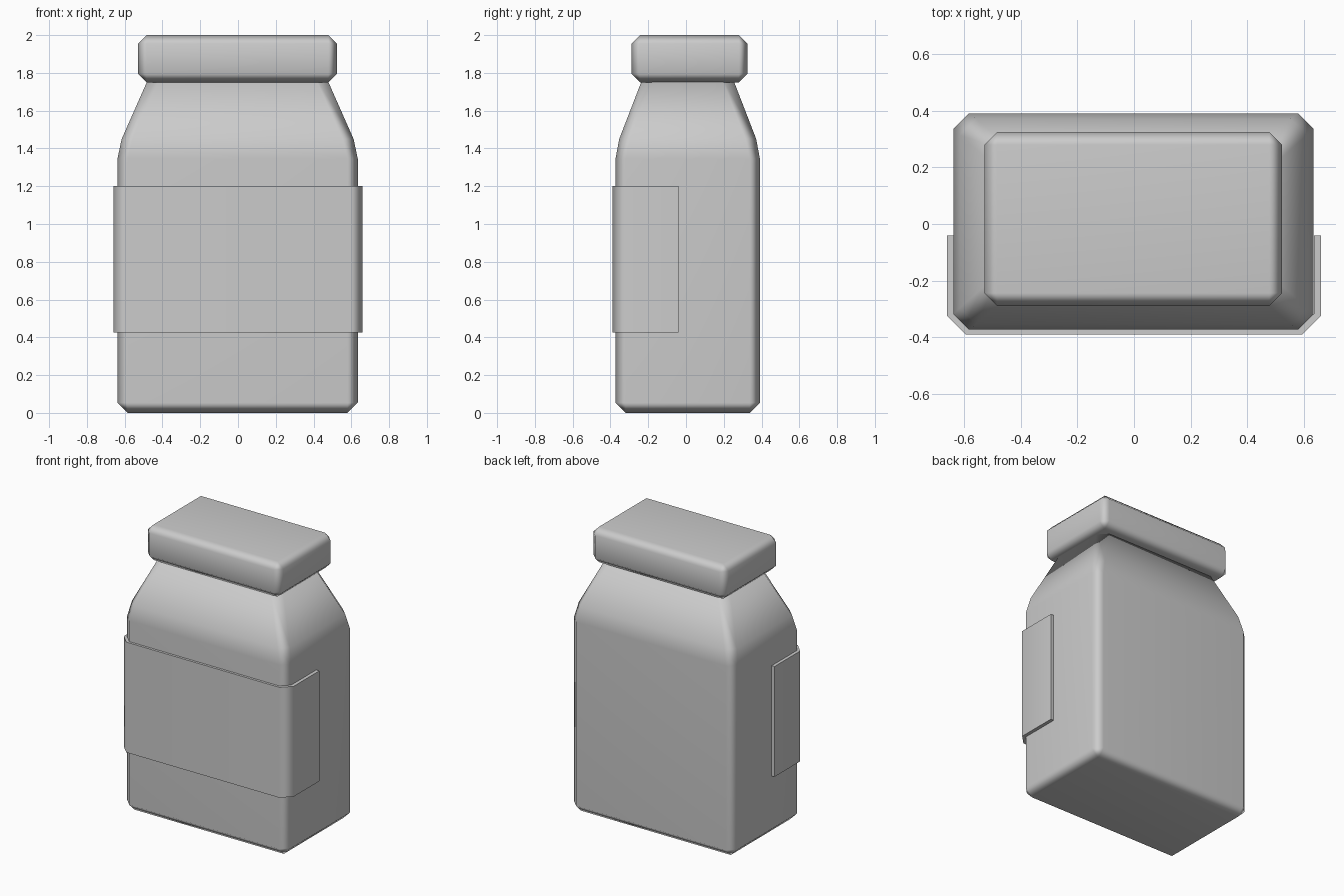
import bpy, bmesh, math

if "Cube" in bpy.data.objects:
    bpy.data.objects.remove(bpy.data.objects["Cube"])


def finish(bm, name, angle):
    bmesh.ops.recalc_face_normals(bm, faces=bm.faces[:])
    me = bpy.data.meshes.new(name)
    bm.to_mesh(me)
    bm.free()
    ob = bpy.data.objects.new(name, me)
    bpy.context.collection.objects.link(ob)
    bpy.ops.object.select_all(action='DESELECT')
    ob.select_set(True)
    bpy.context.view_layer.objects.active = ob
    bpy.ops.object.shade_smooth_by_angle(angle=math.radians(angle))
    wn = ob.modifiers.new("weighted_normals", 'WEIGHTED_NORMAL')
    wn.keep_sharp = True
    return ob


def box_loft(name, cx, cy, rings, bevel, bevel_top):
    """Stack of rectangles (z, half x, half y) with single-step chamfered edges."""
    bm = bmesh.new()
    loops = [[bm.verts.new((cx + sx * hx, cy + sy * hy, z))
              for sx, sy in ((-1, -1), (1, -1), (1, 1), (-1, 1))]
             for z, hx, hy in rings]
    for a, b in zip(loops, loops[1:]):
        for i in range(4):
            j = (i + 1) % 4
            bm.faces.new((a[i], a[j], b[j], b[i]))
    bm.faces.new(loops[0][::-1])
    bm.faces.new(loops[-1])
    top = set(loops[-1])
    edges = [e for e in bm.edges if bevel_top or not set(e.verts) <= top]
    bmesh.ops.bevel(bm, geom=edges, offset=bevel, segments=1,
                    affect='EDGES', profile=0.5)
    return finish(bm, name, 65)


# Jar body with tapered shoulders; its neck runs a little way into the lid
box_loft("jar_body", -0.002, 0.009,
         [(0, 0.636, 0.382), (1.40, 0.636, 0.382), (1.78, 0.468, 0.235)],
         0.054, False)

# Lid
box_loft("lid", -0.003, 0.018,
         [(1.75, 0.526, 0.307), (2.0, 0.526, 0.307)], 0.045, True)

# Label wrapped round the front and part of both sides
outer = [(-0.66, -0.04), (-0.66, -0.325), (-0.595, -0.39)]
inner = [(-0.636, -0.04), (-0.636, -0.318), (-0.583, -0.371)]
outer += [(-x, y) for x, y in reversed(outer)]
inner += [(-x, y) for x, y in reversed(inner)]
bm = bmesh.new()
cols = [[bm.verts.new((x, y, z)) for (x, y), z in
         ((o, 0.425), (o, 1.2), (i, 1.2), (i, 0.425))]
        for o, i in zip(outer, inner)]
for a, b in zip(cols, cols[1:]):
    for i in range(4):
        j = (i + 1) % 4
        bm.faces.new((a[i], b[i], b[j], a[j]))
bm.faces.new(cols[0])
bm.faces.new(cols[-1][::-1])
finish(bm, "label", 65)
